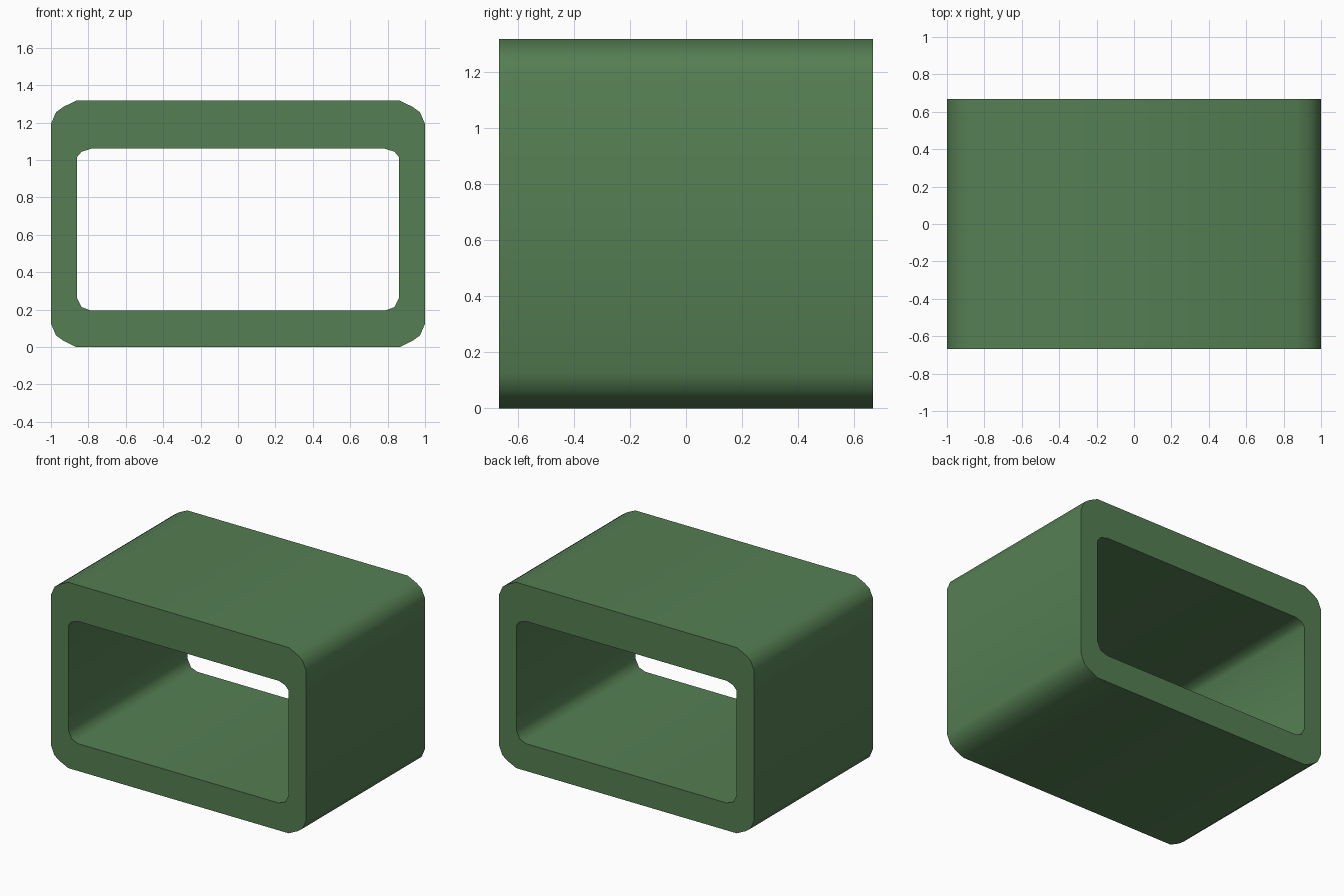
import bpy, bmesh, math
from mathutils import Vector

if "Cube" in bpy.data.objects:
    bpy.data.objects.remove(bpy.data.objects["Cube"])

DEPTH = 1.334
GREEN = (0.09, 0.21, 0.085, 1)


def loop_from_half(half):
    """Mirror a right-hand half profile (bottom to top) into a closed loop."""
    return half + [(-x, z) for x, z in reversed(half)]


# Outer outline: faceted corners, the same at top and bottom
corner = [(0.865, 0.0), (0.933, 0.033), (0.973, 0.062), (1.0, 0.125)]
outer = loop_from_half(corner + [(x, 1.317 - z) for x, z in reversed(corner)])

# Opening outline: slightly taller corners at the bottom
inner = loop_from_half([(0.785, 0.194), (0.836, 0.213), (0.862, 0.265),
                        (0.862, 1.014), (0.836, 1.044), (0.785, 1.06)])

# Front frame face with its hole, extruded backwards into a sleeve
bm = bmesh.new()
edges = []
for outline in (outer, inner):
    verts = [bm.verts.new((x, -DEPTH / 2, z)) for x, z in outline]
    edges += [bm.edges.new((v, verts[i - 1])) for i, v in enumerate(verts)]
bmesh.ops.triangle_fill(bm, edges=edges, use_beauty=True, normal=Vector((0, -1, 0)))
ext = bmesh.ops.extrude_face_region(bm, geom=bm.faces[:], use_keep_orig=True)
back = [g for g in ext["geom"] if isinstance(g, bmesh.types.BMVert)]
bmesh.ops.translate(bm, verts=back, vec=(0, DEPTH, 0))
bmesh.ops.recalc_face_normals(bm, faces=bm.faces[:])

mesh = bpy.data.meshes.new("rectangular_sleeve")
bm.to_mesh(mesh)
bm.free()
sleeve = bpy.data.objects.new("rectangular_sleeve", mesh)
bpy.context.collection.objects.link(sleeve)

# Green colour
mat = bpy.data.materials.new("green")
mat.diffuse_color = GREEN
mat.use_nodes = True
mat.node_tree.nodes["Principled BSDF"].inputs["Base Color"].default_value = mat.diffuse_color
mesh.materials.append(mat)

# Smooth rounded corners, crisp rims
bpy.context.view_layer.objects.active = sleeve
sleeve.select_set(True)
bpy.ops.object.shade_smooth_by_angle(angle=math.radians(45))
